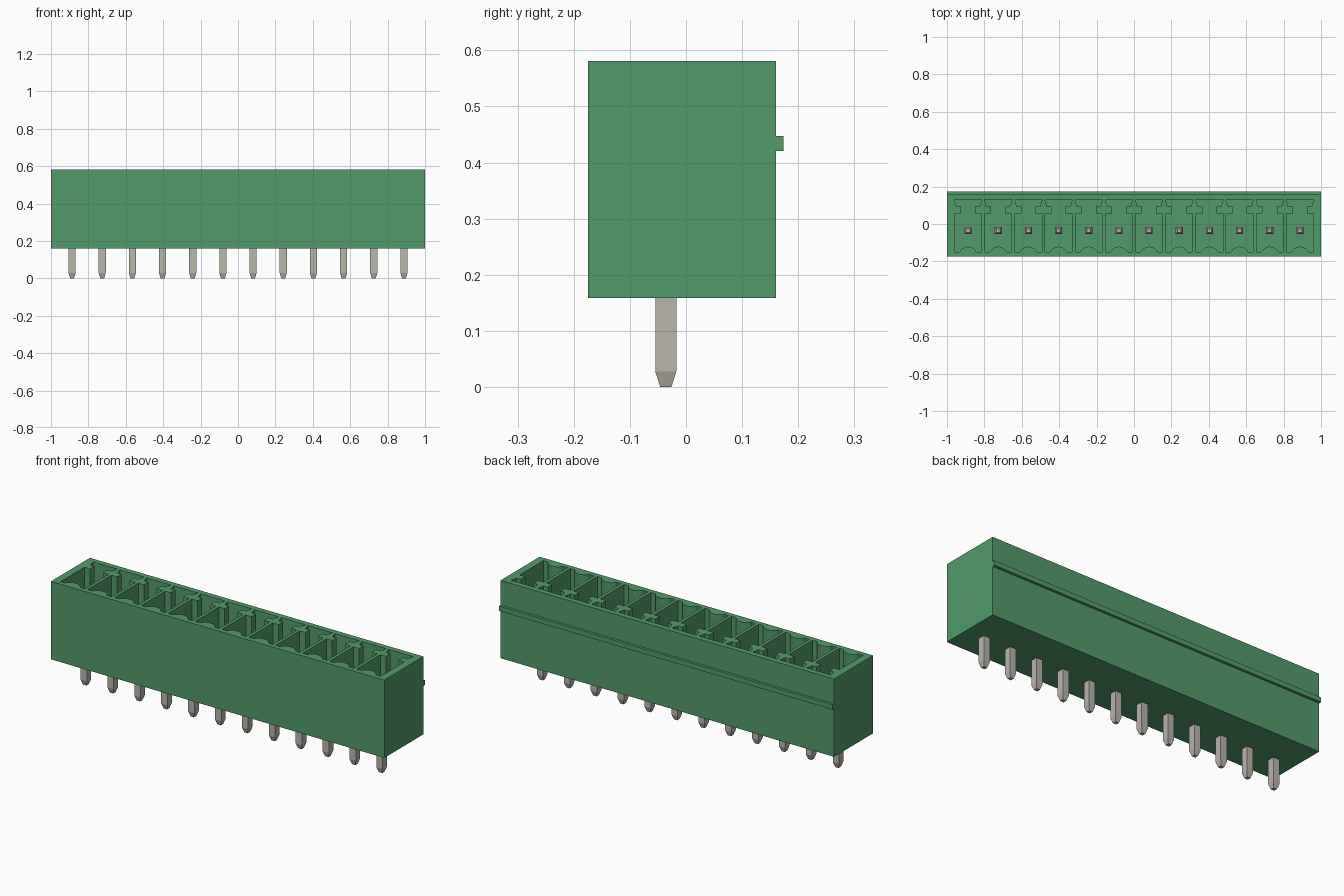
import bpy, bmesh, math

if "Cube" in bpy.data.objects:
    bpy.data.objects.remove(bpy.data.objects["Cube"], do_unlink=True)

COUNT, PITCH, PIN_Y = 12, 0.1613, -0.036
BOTTOM, FLOOR, TOP = 0.159, 0.23, 0.581
XS = [(i - (COUNT - 1) / 2) * PITCH for i in range(COUNT)]


def material(name, color, rough):
    m = bpy.data.materials.new(name)
    m.use_nodes = True
    m.diffuse_color = (*color, 1)
    bsdf = m.node_tree.nodes["Principled BSDF"]
    bsdf.inputs["Base Color"].default_value = (*color, 1)
    bsdf.inputs["Roughness"].default_value = rough
    return m


green = material("green plastic", (0.084, 0.323, 0.144), 0.6)
steel = material("tinned metal", (0.48, 0.465, 0.41), 0.5)


def finish(name, bm, mat):
    bmesh.ops.recalc_face_normals(bm, faces=bm.faces)
    mesh = bpy.data.meshes.new(name)
    bm.to_mesh(mesh)
    bm.free()
    mesh.materials.append(mat)
    obj = bpy.data.objects.new(name, mesh)
    bpy.context.collection.objects.link(obj)
    return obj


def loft(bm, rings):
    """Join rings of points with side faces and cap both ends."""
    rows = [[bm.verts.new(p) for p in ring] for ring in rings]
    n = len(rows[0])
    for a, b in zip(rows, rows[1:]):
        for i in range(n):
            bm.faces.new((a[i], a[(i + 1) % n], b[(i + 1) % n], b[i]))
    bm.faces.new(rows[0][::-1])
    bm.faces.new(rows[-1])


def rect(x0, x1, y0, y1, z):
    return [(x0, y0, z), (x1, y0, z), (x1, y1, z), (x0, y1, z)]


# Housing block
bm = bmesh.new()
loft(bm, [rect(-1, 1, -0.175, 0.16, z) for z in (BOTTOM, TOP)])
housing = finish("housing", bm, green)

# Socket outline: right half, mirrored to the left, with a rounded front rib
half = [(0.072, -0.149), (0.072, 0.055), (0.038, 0.055), (0.038, 0.093),
        (0.063, 0.093), (0.073, 0.130)]
arc = []
for i in range(11):
    t = math.radians(-55 + 110 * i / 10)
    arc.append((0.056 * math.sin(t),
                -0.149 + 0.028 * (math.cos(t) - math.cos(math.radians(55)))
                / (1 - math.cos(math.radians(55)))))
outline = arc + half + [(-x, y) for x, y in reversed(half)]

# Cut all sockets out of the housing
bm = bmesh.new()
for cx in XS:
    loft(bm, [[(cx + x, y, z) for x, y in outline] for z in (FLOOR, TOP + 0.05)])
cutter = finish("socket_cutter", bm, green)
cutter.hide_render = True
mod = housing.modifiers.new("sockets", "BOOLEAN")
mod.operation, mod.solver, mod.object = "DIFFERENCE", "EXACT", cutter
bpy.context.view_layer.objects.active = housing
bpy.ops.object.modifier_apply(modifier=mod.name)
bpy.data.objects.remove(cutter, do_unlink=True)

# Locking ridge along the back
bm = bmesh.new()
loft(bm, [rect(-1, 1, 0.159, 0.174, z) for z in (0.421, 0.447)])
finish("locking_ridge", bm, green)

# Square contact pins, tapered at both ends
for i, cx in enumerate(XS):
    bm = bmesh.new()
    loft(bm, [rect(cx - r, cx + r, PIN_Y - r, PIN_Y + r, z) for r, z in
              ((0.010, 0), (0.0188, 0.028), (0.0188, 0.44), (0.010, 0.468))])
    finish(f"contact_pin_{i + 1}", bm, steel)
